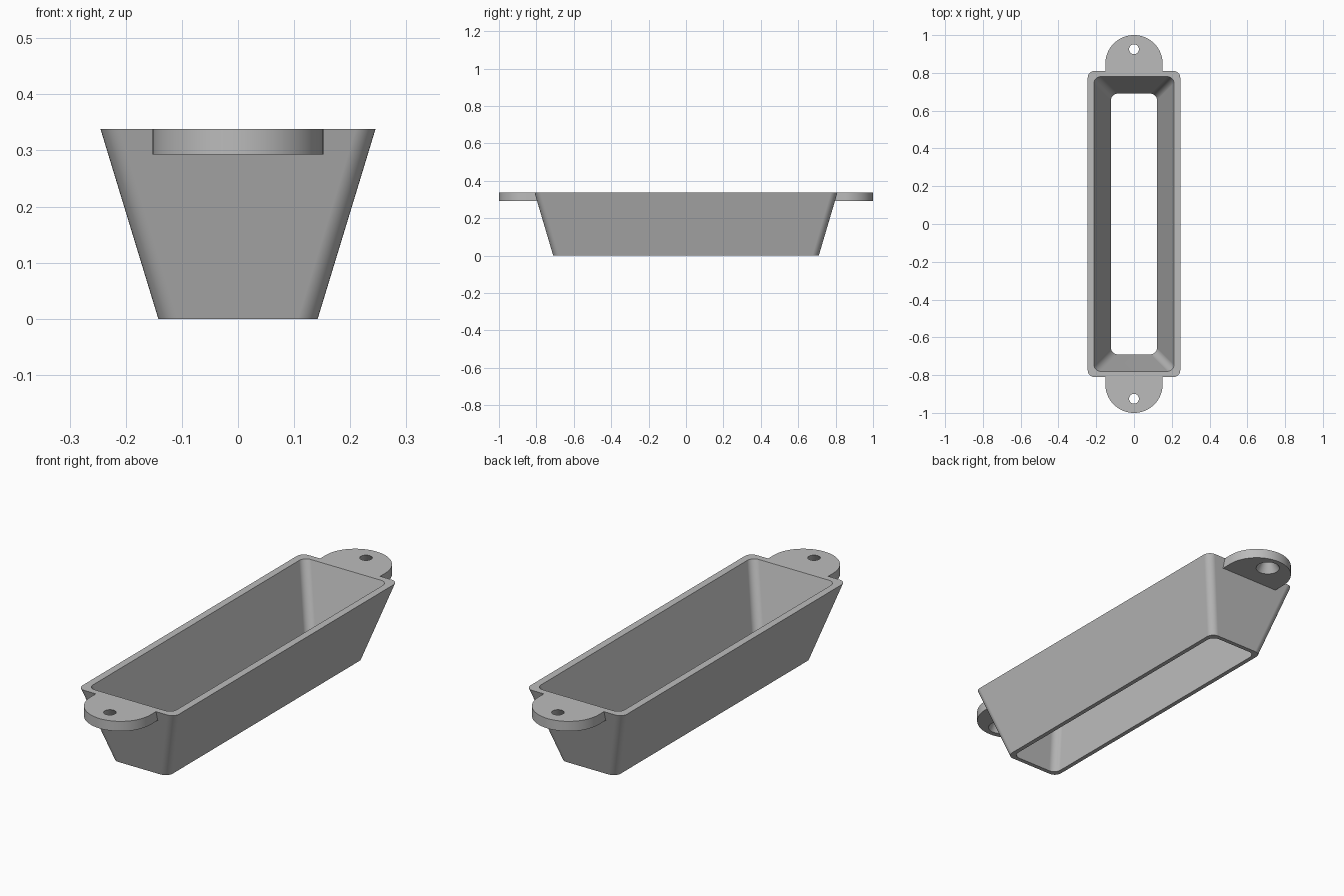
import bpy, bmesh
from math import sin, cos, pi, atan2, radians

cube = bpy.data.objects.get("Cube")
if cube:
    bpy.data.objects.remove(cube, do_unlink=True)

TOP = 0.338

grey = bpy.data.materials.new("plain grey")
grey.use_nodes = True
colour = (0.5, 0.5, 0.5, 1)
grey.diffuse_color = colour
grey.node_tree.nodes["Principled BSDF"].inputs["Base Color"].default_value = colour


def rounded_rect(hx, hy, z, r=0.035, steps=8):
    """Ring of points around a rectangle with rounded corners."""
    ring = []
    for k, (sx, sy) in enumerate([(1, 1), (-1, 1), (-1, -1), (1, -1)]):
        for i in range(steps + 1):
            a = (k + i / steps) * pi / 2
            ring.append((sx * (hx - r) + r * cos(a), sy * (hy - r) + r * sin(a), z))
    return ring


def loop_solid(name, rings):
    """Join equal rings in sequence, last back to first, into a pierced solid."""
    bm = bmesh.new()
    rows = [[bm.verts.new(p) for p in ring] for ring in rings]
    for j, row in enumerate(rows):
        after = rows[(j + 1) % len(rows)]
        for i in range(len(row)):
            n = (i + 1) % len(row)
            bm.faces.new((row[i], row[n], after[n], after[i]))
    bmesh.ops.recalc_face_normals(bm, faces=bm.faces)
    mesh = bpy.data.meshes.new(name)
    bm.to_mesh(mesh)
    bm.free()
    mesh.materials.append(grey)
    obj = bpy.data.objects.new(name, mesh)
    bpy.context.collection.objects.link(obj)
    bpy.ops.object.select_all(action='DESELECT')
    obj.select_set(True)
    bpy.context.view_layer.objects.active = obj
    bpy.ops.object.shade_smooth_by_angle(angle=radians(30))
    # Keep the broad walls flat next to the rounded corners
    weighted = obj.modifiers.new("flat walls", 'WEIGHTED_NORMAL')
    weighted.keep_sharp = True
    return obj


# Tapered sleeve, open at top and bottom
loop_solid("tapered_sleeve", [
    rounded_rect(0.142, 0.71, 0),
    rounded_rect(0.245, 0.81, TOP),
    rounded_rect(0.212, 0.78, TOP),
    rounded_rect(0.122, 0.69, 0),
])

# Round-ended mounting tabs with a conical screw hole, wider underneath
RADIUS, CENTRE, BASE, HOLE_Y = 0.152, 0.848, 0.79, 0.925
outline = [(RADIUS * cos(pi * i / 32), CENTRE + RADIUS * sin(pi * i / 32)) for i in range(33)]
outline += [(RADIUS * (i / 6 - 1), BASE) for i in range(13)]
angles = [atan2(y - HOLE_Y, x) for x, y in outline]


def hole(r, z):
    return [(r * cos(a), HOLE_Y + r * sin(a), z) for a in angles]


for name, turn in (("back_tab", 0), ("front_tab", pi)):
    tab = loop_solid(name, [
        [(x, y, 0.293) for x, y in outline],
        [(x, y, TOP) for x, y in outline],
        hole(0.026, TOP),
        hole(0.052, 0.293),
    ])
    tab.rotation_euler.z = turn
